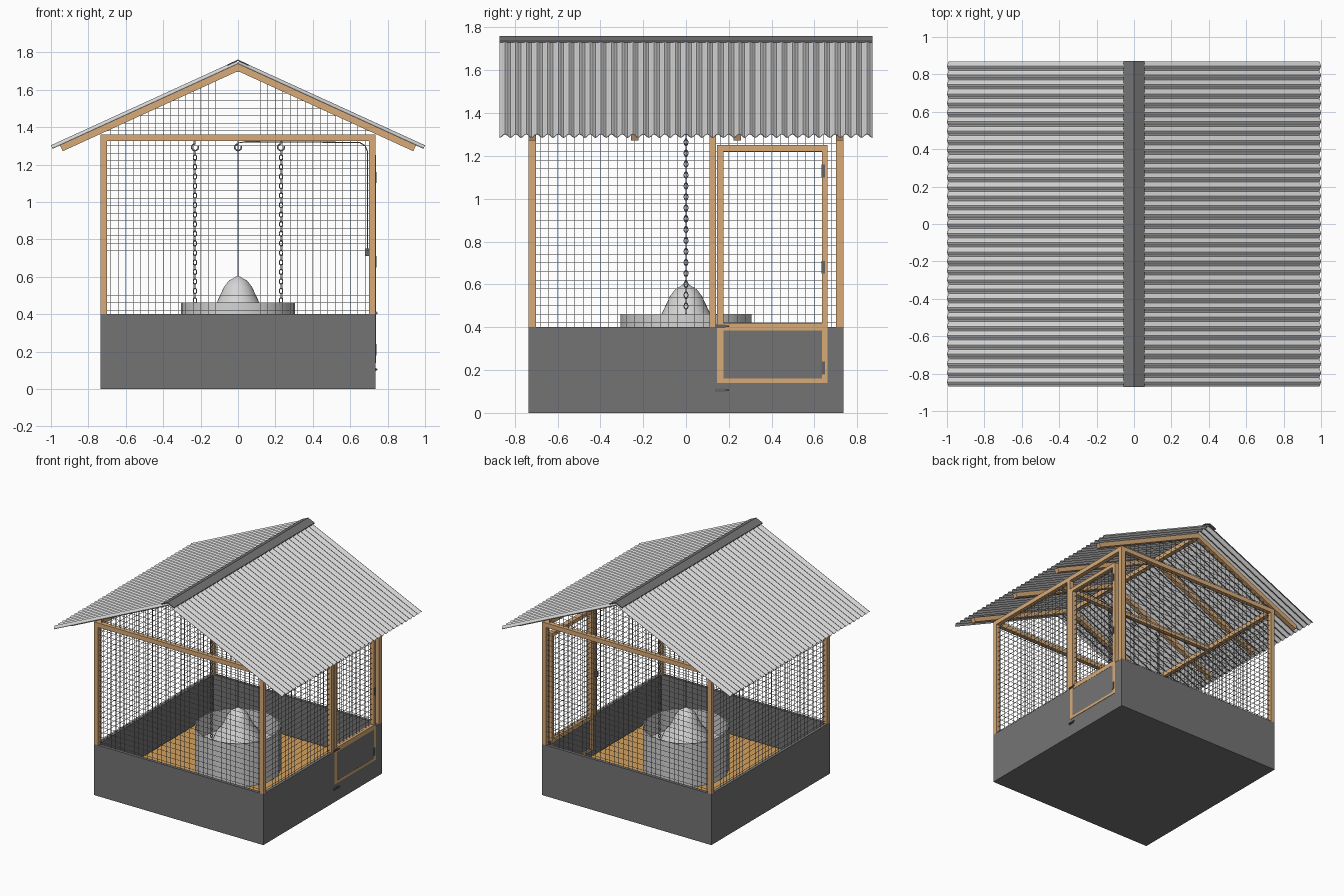
import bpy, bmesh, math
from mathutils import Matrix, Vector

if "Cube" in bpy.data.objects:
    bpy.data.objects.remove(bpy.data.objects["Cube"])


def mat(name, r, g, b):
    m = bpy.data.materials.new(name)
    m.diffuse_color = (r, g, b, 1)
    m.use_nodes = True
    m.node_tree.nodes["Principled BSDF"].inputs["Base Color"].default_value = m.diffuse_color
    return m


CONCRETE = mat("dark_grey_block", 0.175, 0.175, 0.175)
WOOD = mat("pale_wood", 0.69, 0.41, 0.19)
METAL = mat("galvanised_metal", 0.66, 0.66, 0.66)
WIRE = mat("wire_grey", 0.30, 0.30, 0.30)
LITTER = mat("straw_litter", 0.66, 0.36, 0.11)
IRON = mat("dark_iron", 0.13, 0.13, 0.13)


def make(name, bm, m, smooth=False):
    bmesh.ops.recalc_face_normals(bm, faces=bm.faces)
    me = bpy.data.meshes.new(name)
    bm.to_mesh(me)
    bm.free()
    me.materials.append(m)
    if smooth:
        me.shade_smooth()
        me.set_sharp_from_angle(angle=math.radians(50))
    ob = bpy.data.objects.new(name, me)
    bpy.context.collection.objects.link(ob)
    return ob


def box(bm, x0, x1, y0, y1, z0, z1):
    mid = Vector((x0 + x1, y0 + y1, z0 + z1)) / 2
    size = Matrix.Diagonal((abs(x1 - x0), abs(y1 - y0), abs(z1 - z0), 1))
    return bmesh.ops.create_cube(bm, size=1, matrix=Matrix.Translation(mid) @ size)


def prism(bm, pts, y0, y1):
    # extrude an xz outline along y
    a = [bm.verts.new((x, y0, z)) for x, z in pts]
    f = bm.faces.new(a)
    r = bmesh.ops.extrude_face_region(bm, geom=[f], use_keep_orig=True)
    vs = [v for v in r["geom"] if isinstance(v, bmesh.types.BMVert)]
    bmesh.ops.translate(bm, verts=vs, vec=(0, y1 - y0, 0))


def lathe(name, pts, m, seg=32):
    bm = bmesh.new()
    vs = [bm.verts.new((r, 0, z)) for r, z in pts]
    es = [bm.edges.new(p) for p in zip(vs, vs[1:])]
    bmesh.ops.spin(bm, geom=vs + es, axis=(0, 0, 1), cent=(0, 0, 0), steps=seg, angle=math.tau)
    bmesh.ops.remove_doubles(bm, verts=bm.verts, dist=1e-4)
    return make(name, bm, m, True)


def tube(name, pts, r, m):
    cu = bpy.data.curves.new(name, "CURVE")
    cu.dimensions = "3D"
    cu.bevel_depth, cu.bevel_resolution, cu.use_fill_caps = r, 1, True
    sp = cu.splines.new("POLY")
    sp.points.add(len(pts) - 1)
    for p, c in zip(sp.points, pts):
        p.co = (*c, 1)
    cu.materials.append(m)
    bpy.context.collection.objects.link(bpy.data.objects.new(name, cu))


W, T, TOP, PLATE = 0.735, 0.035, 0.40, 1.325   # half width, timber, wall top, plate underside
IN = W - T
SLOPE, APEX, EAVE = 0.457, 1.75, 0.996
K = math.hypot(1, SLOPE)
roof_z = lambda x, off=0: APEX - SLOPE * abs(x) - off * K

# block base with sunken floor
bm = bmesh.new()
box(bm, -W, W, -W, W, 0, TOP)
top = max(bm.faces, key=lambda f: f.calc_center_median().z)
bmesh.ops.inset_region(bm, faces=[top], thickness=T)
inner = bmesh.ops.extrude_face_region(bm, geom=[top])
bmesh.ops.translate(bm, verts=[v for v in inner["geom"] if isinstance(v, bmesh.types.BMVert)],
                    vec=(0, 0, 0.09 - TOP))
if top.is_valid:
    bm.faces.remove(top)
make("block_base", bm, CONCRETE)
bm = bmesh.new()
box(bm, -IN, IN, -IN, IN, 0.085, 0.10)
make("straw_floor", bm, LITTER)

# posts, plates, tie beams and ridge beam
bm = bmesh.new()
for sx in (-1, 1):
    for sy in (-1, 1):
        box(bm, sx * IN, sx * W, sy * IN, sy * W, TOP, PLATE)
    box(bm, sx * IN, sx * W, -IN, IN, PLATE, PLATE + T)
for y in (-W + T / 2, 0, W - T / 2):
    box(bm, -W, W, y - T / 2, y + T / 2, PLATE, PLATE + T)
box(bm, IN, W, 0.11, 0.14, TOP, PLATE)
box(bm, -0.017, 0.017, -W, W, 1.695, 1.732)
make("timber_frame", bm, WOOD)

# rafters
bm = bmesh.new()
n = Vector((SLOPE, 1)) / K
for s in (-1, 1):
    e = Vector((0.952, roof_z(0.952, 0.011)))
    f = e - n * T
    out = [(0, roof_z(0, 0.011)), (s * e.x, e.y), (s * f.x, f.y), (0, roof_z(0, 0.011 + T))]
    for y in (-0.7175, -0.24, 0.24, 0.7175):
        prism(bm, out, y - T / 2, y + T / 2)
make("rafters", bm, WOOD)

# corrugated roof sheets, faceted ribs
for s, name in ((-1, "roof_sheet_left"), (1, "roof_sheet_right")):
    bm = bmesh.new()
    rows = []
    count = 35 * 6
    for i in range(count + 1):
        a = -0.009 * math.cos(i / 6 * math.tau)
        y = -0.87 + 1.74 * i / count
        rows.append([[bm.verts.new((s * (x + n.x * (a + d)), y, roof_z(x) + n.y * (a + d)))
                      for x in (0.004, EAVE)] for d in (0, -0.003)])
    for p, q in zip(rows, rows[1:]):
        for k in (0, 1):
            bm.faces.new((p[k][0], p[k][1], q[k][1], q[k][0]))
            bm.faces.new((p[0][k], q[0][k], q[1][k], p[1][k]))
    for p in (rows[0], rows[-1]):
        bm.faces.new((p[0][0], p[0][1], p[1][1], p[1][0]))
    make(name, bm, METAL)

# ridge cap
bm = bmesh.new()
c, t = 0.055, 0.010
prism(bm, [(-c, roof_z(c, -t)), (0, roof_z(0, -t)), (c, roof_z(c, -t)),
           (c, roof_z(c, -0.004)), (0, roof_z(0, -0.004)), (-c, roof_z(c, -0.004))], -0.872, 0.872)
make("ridge_cap", bm, CONCRETE)

# wire mesh panels
STEP, R = 0.04, 0.0011


def steps(a, b, off=0):
    k = math.ceil((a - off) / STEP)
    while off + k * STEP < b:
        yield off + k * STEP
        k += 1


def side_mesh(bm, x, y0, y1, z0, z1):
    for y in steps(y0, y1):
        box(bm, x - R, x + R, y - R, y + R, z0, z1)
    for z in steps(z0, z1, 0.02):
        box(bm, x - R, x + R, y0, y1, z - R, z + R)


for sy, name in ((-1, "front_wire_mesh"), (1, "back_wire_mesh")):
    bm = bmesh.new()
    y = sy * (W - T / 2)
    for x in steps(-IN, IN):
        box(bm, x - R, x + R, y - R, y + R, TOP, roof_z(x, 0.03))
    for z in steps(TOP, 1.70, 0.02):
        h = min(IN, (APEX - 0.03 * K - z) / SLOPE)
        box(bm, -h, h, y - R, y + R, z - R, z + R)
    make(name, bm, WIRE)
for name, x, y0, y1, z0, z1 in (("left_wire_mesh", -W + T / 2, -IN, IN, TOP, PLATE),
                                ("right_wire_mesh", W - T / 2, -IN, 0.11, TOP, PLATE),
                                ("door_wire_mesh", W - T / 2, 0.17, 0.64, 0.42, 1.23)):
    bm = bmesh.new()
    side_mesh(bm, x, y0, y1, z0, z1)
    make(name, bm, WIRE)

# door frame, lower panel, hinges and bolts
bm = bmesh.new()
for y0, y1 in ((0.145, 0.175), (0.635, 0.66)):
    box(bm, IN, 0.738, y0, y1, 0.14, 1.25)
for z0, z1 in ((0.14, 0.16), (0.385, 0.42), (1.22, 1.25)):
    box(bm, IN, 0.738, 0.175, 0.635, z0, z1)
make("door_frame", bm, WOOD)
bm = bmesh.new()
box(bm, 0.73, 0.7365, 0.175, 0.635, 0.16, 0.385)
make("door_lower_panel", bm, CONCRETE)
bm = bmesh.new()
for z in (1.13, 0.68, 0.21):
    box(bm, 0.735, 0.741, 0.632, 0.648, z - 0.03, z + 0.03)
for z in (0.405, 0.105):
    box(bm, 0.735, 0.741, 0.135, 0.185, z - 0.008, z + 0.008)
    box(bm, 0.741, 0.746, 0.14, 0.20, z - 0.003, z + 0.003)
make("hinges_and_bolts", bm, IRON)

# hanging feeder: drum and bell-shaped cone
lathe("feeder_drum", [(0, 0.12), (0.305, 0.12), (0.305, 0.46), (0.297, 0.46), (0.297, 0.30), (0, 0.30)], METAL)
lathe("feeder_cone", [(0.20, 0.30), (0.155, 0.41), (0.115, 0.46), (0.096, 0.50), (0.075, 0.545),
                      (0.05, 0.578), (0.02, 0.595), (0.01, 0.602), (0, 0.603)], METAL)

# chains with alternating links, and hooks
for s, name in ((-1, "left_chain"), (1, "right_chain")):
    bm = bmesh.new()
    for k in range(38):
        rings = []
        for i in range(10):
            a = i / 10 * math.tau
            ring = []
            for j in range(5):
                b = j / 5 * math.tau
                r = 1 + 0.3 * math.cos(b)
                p = Vector((0.009 * r * math.cos(a), 0.003 * math.sin(b), 0.0135 * r * math.sin(a)))
                if k % 2:
                    p = Vector((p.y, p.x, p.z))
                ring.append(bm.verts.new(p + Vector((s * 0.23, 0, 0.32 + k * 0.0255))))
            rings.append(ring)
        for i in range(10):
            p, q = rings[i], rings[(i + 1) % 10]
            for j in range(5):
                bm.faces.new((p[j], q[j], q[(j + 1) % 5], p[(j + 1) % 5]))
    make(name, bm, WIRE, True)
for x, name in ((-0.23, "left_hook"), (0, "middle_hook"), (0.23, "right_hook")):
    arc = [(x + 0.018 * math.cos(math.radians(d)), 0, 1.292 + 0.018 * math.sin(math.radians(d)))
           for d in range(90, 381, 29)]
    tube(name, [(x, 0, PLATE)] + arc, 0.004, WIRE)

# lifting rope along the beam to a cleat on the door post
tube("lifting_rope", [(0, 0, 0.60), (0, 0, 1.315), (0.04, 0.005, 1.322), (0.65, 0.115, 1.318),
                      (0.68, 0.122, 1.30), (0.692, 0.125, 1.27), (0.692, 0.125, 0.73)], 0.003, WIRE)
bm = bmesh.new()
box(bm, 0.68, IN, 0.115, 0.135, 0.71, 0.75)
make("rope_cleat", bm, IRON)
